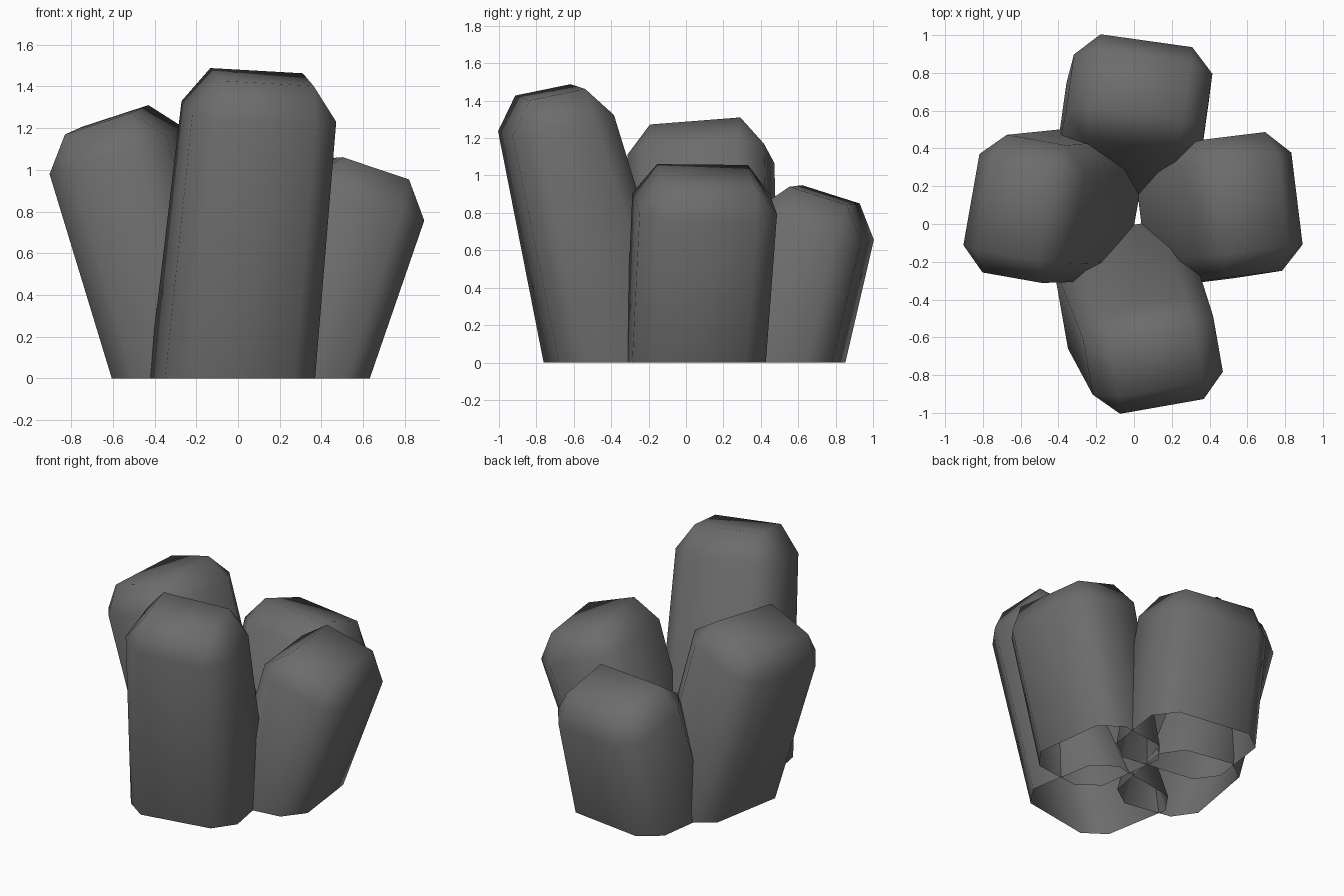
import bpy, bmesh
from math import radians
from mathutils import Vector, Matrix

if "Cube" in bpy.data.objects:
    bpy.data.objects.remove(bpy.data.objects["Cube"])

CORNERS = [(1, -1), (1, 1), (-1, 1), (-1, -1)]

stone = bpy.data.materials.new("dark grey stone")
stone.use_nodes = True
GREY = (0.15, 0.15, 0.15, 1)
stone.diffuse_color = GREY
stone.node_tree.nodes["Principled BSDF"].inputs["Base Color"].default_value = GREY


def chamfered_rect(size, cut):
    """Eight points of a rectangle with its corners cut off, counter-clockwise."""
    w, d = size[0] / 2, size[1] / 2
    points = []
    for i, (sx, sy) in enumerate(CORNERS):
        pair = [(sx * (w - cut), sy * d), (sx * w, sy * (d - cut))]
        points += pair if i % 2 == 0 else pair[::-1]
    return points


def crystal(name, yaw, base, base_size, shoulder, size, lean, rise, cut=0.125):
    """Leaning column, open at the ground, with a chamfered cap."""
    turn = Matrix.Rotation(radians(yaw), 3, 'Z')
    lean = Vector(lean)
    bm = bmesh.new()

    def ring(points, centre, tilted):
        verts = []
        for x, y in points:
            offset = turn @ Vector((x, y, 0))
            if tilted:
                offset.z = -offset.xy.dot(lean)
            verts.append(bm.verts.new(Vector(centre) + offset))
        return verts

    low = ring(chamfered_rect(base_size, cut), (*base, 0), False)
    mid = ring(chamfered_rect(size, cut), shoulder, True)
    top_centre = Vector(shoulder) + Vector((*lean, 1)) * rise
    top = ring([(sx * (size[0] / 2 - cut), sy * (size[1] / 2 - cut))
                for sx, sy in CORNERS], top_centre, True)

    for i in range(8):
        j = (i + 1) % 8
        bm.faces.new((low[i], low[j], mid[j], mid[i]))
    for i in range(4):
        a, b, c = mid[2 * i], mid[2 * i + 1], mid[(2 * i + 2) % 8]
        bm.faces.new((a, b, top[i]))
        bm.faces.new((b, c, top[(i + 1) % 4], top[i]))
    bm.faces.new(top)
    for face in bm.faces:
        face.smooth = True

    mesh = bpy.data.meshes.new(name)
    bm.to_mesh(mesh)
    bm.free()
    mesh.materials.append(stone)
    bpy.context.collection.objects.link(bpy.data.objects.new(name, mesh))


# Four columns leaning outward from the middle
crystal("front_crystal", 10, (-0.03, -0.37), (0.73, 0.71),
        (0.10, -0.695, 1.28), (0.70, 0.55), (0.09, -0.19), 0.165)
crystal("back_crystal", -8, (-0.01, 0.49), (0.76, 0.66),
        (0.027, 0.693, 0.74), (0.74, 0.56), (0.06, 0.31), 0.155)
crystal("right_crystal", -10, (-0.275, 0.10), (0.58, 0.76),
        (-0.58, 0.08, 1.09), (0.57, 0.74), (-0.33, -0.02), 0.15)
crystal("left_crystal", 7, (0.32, 0.05), (0.57, 0.72),
        (0.58, 0.10, 0.85), (0.57, 0.74), (0.33, 0.05), 0.155)
